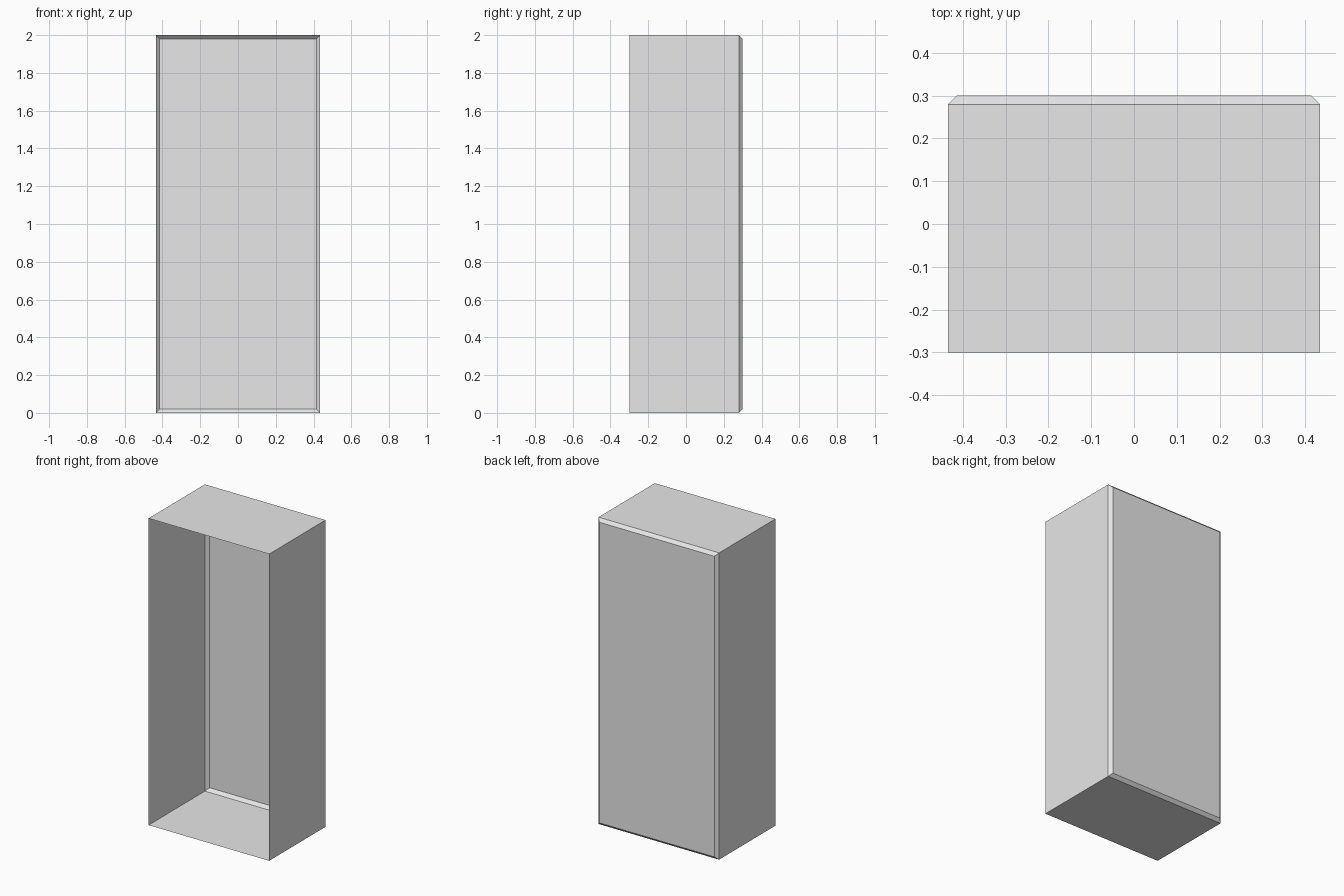
import bpy
import bmesh

cube = bpy.data.objects.get("Cube")
if cube:
    bpy.data.objects.remove(cube, do_unlink=True)

HALF_W, HALF_D, HEIGHT, CHAMFER = 0.435, 0.30, 2.0, 0.02

# Single light grey finish
grey = bpy.data.materials.new("light_grey")
grey.use_nodes = True
colour = (0.8, 0.8, 0.8, 1)
grey.diffuse_color = colour
grey.node_tree.nodes["Principled BSDF"].inputs["Base Color"].default_value = colour

bm = bmesh.new()


def rim(y, inset):
    """Rectangular loop of the cabinet at depth y."""
    x, low, high = HALF_W - inset, inset, HEIGHT - inset
    return [bm.verts.new((px, y, pz))
            for px, pz in ((-x, low), (x, low), (x, high), (-x, high))]


# Open front, straight walls, chamfered rear edges
loops = [rim(-HALF_D, 0), rim(HALF_D - CHAMFER, 0), rim(HALF_D, CHAMFER)]
for a, b in zip(loops, loops[1:]):
    for i in range(4):
        j = (i + 1) % 4
        bm.faces.new((a[i], b[i], b[j], a[j]))

# Back panel
bm.faces.new(reversed(loops[-1]))

mesh = bpy.data.meshes.new("cabinet_shell")
bm.to_mesh(mesh)
bm.free()
mesh.materials.append(grey)
shell = bpy.data.objects.new("cabinet_shell", mesh)
bpy.context.collection.objects.link(shell)
